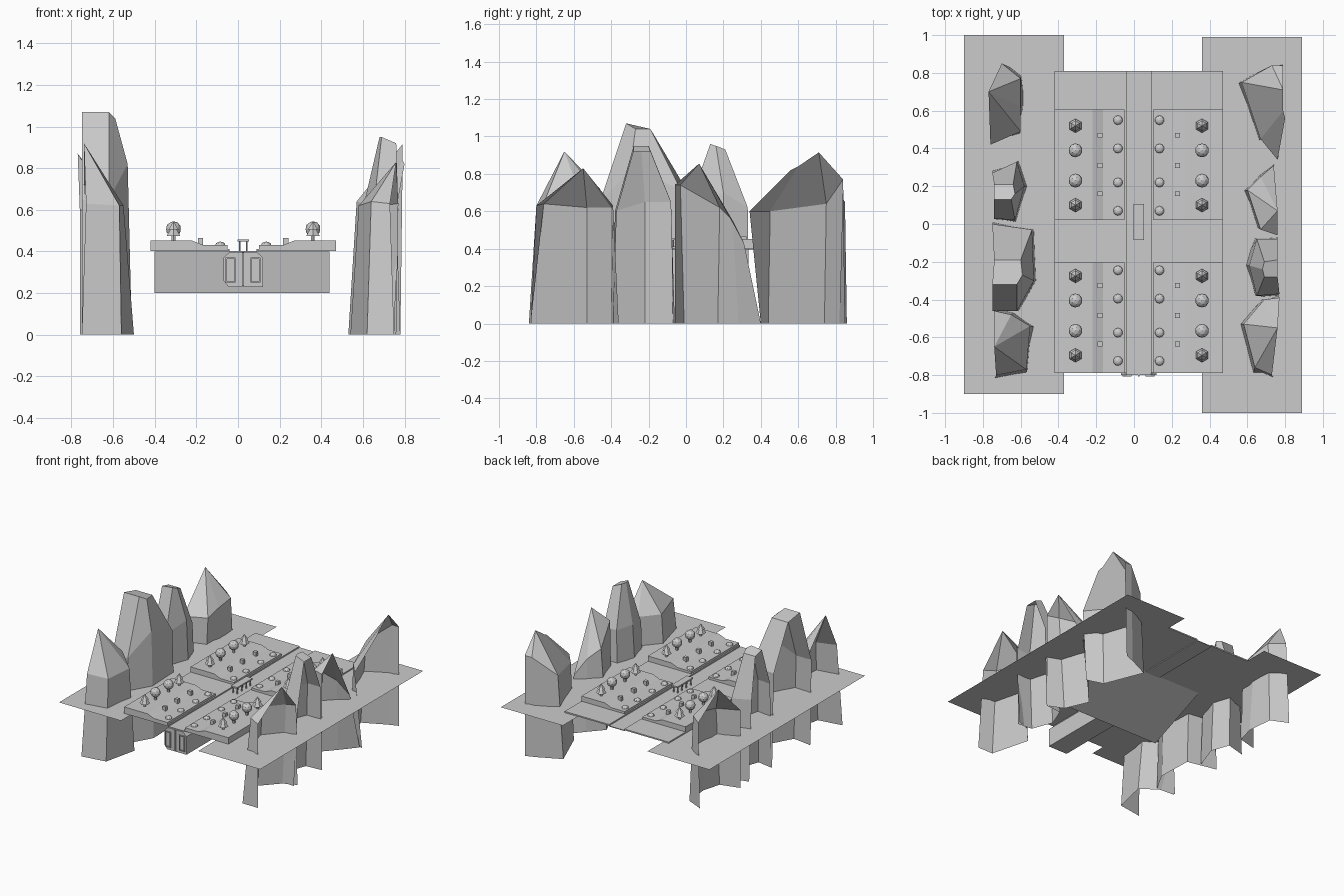
import bpy, bmesh, math
from mathutils import Matrix

if "Cube" in bpy.data.objects:
    bpy.data.objects.remove(bpy.data.objects["Cube"])

GREY = (0.6, 0.6, 0.6, 1)
mat = bpy.data.materials.new("plain grey")
mat.use_nodes = True
mat.diffuse_color = GREY
mat.node_tree.nodes["Principled BSDF"].inputs["Base Color"].default_value = GREY
MID = 0.025  # centre line of the garden


def finish(name, bm):
    mesh = bpy.data.meshes.new(name)
    bm.to_mesh(mesh)
    bm.free()
    mesh.materials.append(mat)
    obj = bpy.data.objects.new(name, mesh)
    bpy.context.collection.objects.link(obj)
    return obj


def add_box(bm, x0, x1, y0, y1, z0, z1):
    m = Matrix.Translation(((x0 + x1) / 2, (y0 + y1) / 2, (z0 + z1) / 2))
    m = m @ Matrix.Diagonal((x1 - x0, y1 - y0, z1 - z0, 1))
    bmesh.ops.create_cube(bm, size=1, matrix=m)


def add_cone(bm, x, y, z0, z1, r0, r1, n):
    bmesh.ops.create_cone(bm, cap_ends=True, segments=n, radius1=r0, radius2=r1,
                          depth=z1 - z0, matrix=Matrix.Translation((x, y, (z0 + z1) / 2)))


def add_ball(bm, x, y, z, r, flat=1.0):
    m = Matrix.Translation((x, y, z)) @ Matrix.Diagonal((1, 1, flat, 1))
    bmesh.ops.create_icosphere(bm, subdivisions=2, radius=r, matrix=m)


def add_prism(bm, profile, y0, y1, caps=True):
    a = [bm.verts.new((x, y0, z)) for x, z in profile]
    b = [bm.verts.new((x, y1, z)) for x, z in profile]
    for i in range(len(a)):
        j = (i + 1) % len(a)
        bm.faces.new((a[i], a[j], b[j], b[i]))
    if caps:
        bm.faces.new(a[::-1])
        bm.faces.new(b)
    bmesh.ops.recalc_face_normals(bm, faces=bm.faces)


def sheet(name, *corners):
    bm = bmesh.new()
    bm.faces.new([bm.verts.new(c) for c in corners])
    return finish(name, bm)


def rock(name, base, shoulder, crest):
    """Open shell of cliff, folded around its outer side."""
    bm = bmesh.new()
    if len(crest) == 1:
        crest = crest * len(base)
    rows = [[bm.verts.new(p) for p in row]
            for row in ([(x, y, 0) for x, y in base], shoulder, crest)]
    for lo, hi in zip(rows, rows[1:]):
        for i in range(len(lo) - 1):
            bm.faces.new((lo[i], lo[i + 1], hi[i + 1], hi[i]))
    # close a flat top if the crest is wide
    if len(set(crest)) > 3:
        bm.faces.new(rows[2])
    bmesh.ops.remove_doubles(bm, verts=bm.verts, dist=0.0005)
    if base[0][0] > 0:
        bmesh.ops.reverse_faces(bm, faces=bm.faces)
    finish(name, bm)


# Flat ground on both sides and the sloping sheet below the garden
sheet("ground_right", (-.9, -.9, .4), (-.37, -.9, .4), (-.37, 1, .4), (-.9, 1, .4))
sheet("ground_left", (.36, -1, .4), (.89, -1, .4), (.89, .99, .4), (.36, .99, .4))
sheet("under_ramp", (-.4, -.24, .2), (.44, -.24, .2), (.44, .24, .4), (-.4, .24, .4))

# Rocks on the right side
rock("rock_right_front",
     [(-.75, -.84), (-.56, -.81), (-.5, -.55), (-.62, -.46), (-.75, -.44)],
     [(-.73, -.8, .63), (-.57, -.77, .62), (-.55, -.54, .62), (-.65, -.48, .7), (-.74, -.46, .72)],
     [(-.74, -.65, .92)])
rock("rock_right_tall",
     [(-.75, -.45), (-.6, -.46), (-.51, -.3), (-.52, -.03), (-.75, .02)],
     [(-.75, -.46, .65), (-.62, -.46, .65), (-.53, -.3, .82), (-.54, -.03, .72), (-.75, 0, .72)],
     [(-.75, -.32, 1.07), (-.62, -.32, 1.07), (-.59, -.27, 1.04), (-.6, -.19, 1.04), (-.74, -.19, 1.04)])
rock("rock_right_middle",
     [(-.74, .02), (-.62, .0), (-.55, .2), (-.6, .34), (-.75, .3)],
     [(-.74, .03, .65), (-.63, .02, .65), (-.58, .2, .7), (-.62, .33, .62), (-.75, .27, .62)],
     [(-.74, .13, .95), (-.65, .13, .96), (-.63, .16, .95), (-.64, .21, .93), (-.74, .21, .93)])
rock("rock_right_back",
     [(-.76, .42), (-.61, .46), (-.57, .6), (-.59, .8), (-.72, .86)],
     [(-.76, .42, .6), (-.6, .49, .6), (-.6, .62, .63), (-.6, .77, .65), (-.7, .85, .65)],
     [(-.77, .7, .87)])

# Rocks on the left side
rock("rock_left_front",
     [(.75, -.83), (.62, -.83), (.54, -.53), (.66, -.4), (.76, -.36)],
     [(.73, -.8, .63), (.64, -.76, .64), (.58, -.53, .62), (.69, -.4, .62), (.77, -.39, .63)],
     [(.76, -.55, .83)])
rock("rock_left_second",
     [(.75, -.39), (.63, -.38), (.57, -.22), (.63, -.07), (.76, -.06)],
     [(.77, -.37, .6), (.65, -.38, .6), (.61, -.22, .65), (.65, -.08, .65), (.76, -.08, .65)],
     [(.76, -.28, .92), (.69, -.28, .95), (.68, -.24, .95), (.69, -.2, .95), (.76, -.19, .92)])
rock("rock_left_third",
     [(.76, -.06), (.64, -.01), (.56, .17), (.66, .28), (.76, .4)],
     [(.76, -.06, .74), (.67, -.03, .74), (.6, .18, .62), (.67, .25, .55), (.74, .31, .43)],
     [(.76, .07, .855)])
rock("rock_left_back",
     [(.78, .4), (.65, .44), (.53, .74), (.7, .82), (.78, .85)],
     [(.76, .34, .6), (.67, .45, .6), (.57, .75, .64), (.73, .84, .77), (.79, .84, .77)],
     [(.8, .56, .82), (.79, .6, .84), (.79, .71, .915), (.79, .71, .915), (.79, .71, .915)])

# Garden floor with a sunken path along the middle
bm = bmesh.new()
add_box(bm, -.42, -.04, -.79, .81, .402, .412)
add_box(bm, .09, .47, -.79, .81, .402, .412)
add_box(bm, -.04, .09, -.79, .81, .396, .402)
finish("garden_floor", bm)

# Four terraces: high outside, sloping down to the path
for side, label in ((-1, "right"), (1, "left")):
    outline = [(.075, .412), (.075, .43), (.19, .43), (.245, .452), (.445, .452), (.445, .412)]
    for front, part in ((-.79, "front"), (.02, "back")):
        bm = bmesh.new()
        add_prism(bm, [(MID + side * x, z) for x, z in outline], front, front + .585)
        finish(f"terrace_{part}_{label}", bm)

        shift = 0 if part == "back" else -.795
        conifers, trees, bushes, posts = (bmesh.new() for _ in range(4))
        # Layered trees
        for y in (.52, .1):
            x = MID + side * .335
            add_cone(conifers, x, y + shift, .45, .48, .01, .01, 6)
            add_cone(conifers, x, y + shift, .475, .515, .037, .012, 6)
            add_cone(conifers, x, y + shift, .505, .545, .028, 0, 6)
        finish(f"conifers_{part}_{label}", conifers)
        # Round trees
        for y in (.39, .23):
            x = MID + side * .335
            add_cone(trees, x, y + shift, .45, .49, .01, .01, 6)
            add_ball(trees, x, y + shift, .508, .037)
        finish(f"round_trees_{part}_{label}", trees)
        # Low bushes beside the path
        for y in (.55, .4, .22, .07):
            add_ball(bushes, MID + side * .11, y + shift, .43, .025, .7)
        finish(f"bushes_{part}_{label}", bushes)
        # Small square posts on the slope
        for y in (.47, .31, .16):
            x = MID + side * .205
            add_box(posts, x - .013, x + .013, y + shift - .013, y + shift + .013, .43, .465)
        finish(f"posts_{part}_{label}", posts)

# Small roofed shelter standing on the path
bm = bmesh.new()
add_box(bm, MID - .027, MID + .027, -.085, .105, .447, .458)
for y in (-.07, -.015, .04, .09):
    for x in (MID - .017, MID + .017):
        add_cone(bm, x, y, .402, .447, .005, .005, 6)
finish("shelter", bm)

# Hanging tunnel with a framed front end
profile = [(-.07, .26), (-.045, .23), (.12, .23), (.12, .37), (.09, .398), (-.04, .398), (-.07, .37)]
bm = bmesh.new()
add_prism(bm, profile, -.8, -.17)
finish("tunnel", bm)
bm = bmesh.new()
for x0, x1 in ((-.06, -.012), (.06, .108)):
    for a, b, c, d in ((x0, x0 + .006, .25, .37), (x1 - .006, x1, .25, .37),
                       (x0, x1, .25, .256), (x0, x1, .364, .37)):
        add_box(bm, a, b, -.808, -.8, c, d)
add_box(bm, .02, .03, -.808, -.8, .235, .395)
finish("tunnel_front_frames", bm)
